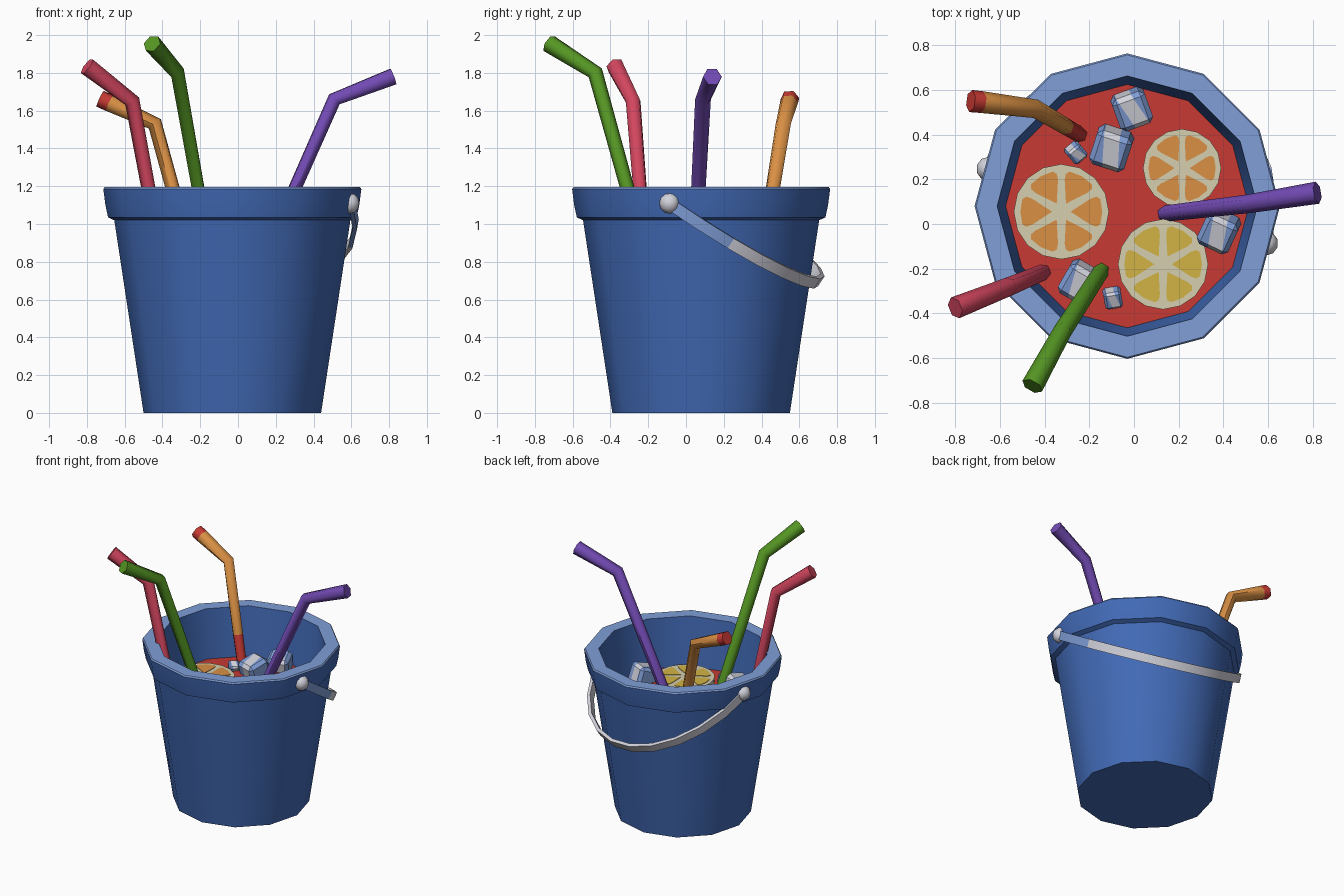
import bpy, bmesh, math
from mathutils import Vector, Matrix

if "Cube" in bpy.data.objects:
    bpy.data.objects.remove(bpy.data.objects["Cube"])

CX, CY = -0.03, 0.08          # bucket axis
LIQUID_Z = 0.83


def material(name, rgb):
    m = bpy.data.materials.new(name)
    m.diffuse_color = (*rgb, 1)
    m.use_nodes = True
    m.node_tree.nodes["Principled BSDF"].inputs["Base Color"].default_value = m.diffuse_color
    return m


BLUE = material("bucket_blue", (0.054, 0.144, 0.468))
LIGHT = material("light_blue", (0.215, 0.342, 0.68))
RED = material("drink_red", (0.578, 0.042, 0.034))
CRIMSON = material("crimson", (0.65, 0.061, 0.114))
GREEN = material("green", (0.091, 0.305, 0.017))
PURPLE = material("purple", (0.17, 0.07, 0.456))
ORANGE = material("orange", (0.70, 0.28, 0.058))
YELLOW = material("yellow", (0.65, 0.45, 0.06))
CREAM = material("cream", (0.66, 0.62, 0.43))
WHITE = material("ice_white", (0.65, 0.65, 0.72))


def finish(name, bm, mats, smooth=None, recalc=True):
    if recalc:
        bmesh.ops.recalc_face_normals(bm, faces=bm.faces)
    me = bpy.data.meshes.new(name)
    bm.to_mesh(me)
    bm.free()
    for m in mats:
        me.materials.append(m)
    if smooth:
        me.polygons.foreach_set("use_smooth", [True] * len(me.polygons))
        me.set_sharp_from_angle(angle=math.radians(smooth))
    ob = bpy.data.objects.new(name, me)
    bpy.context.collection.objects.link(ob)
    return ob


def loft(bm, rings, cap_ends=True):
    """Join rings of points; returns the faces of each span."""
    vs = [[bm.verts.new(p) for p in r] for r in rings]
    spans, n = [], len(vs[0])
    for a, b in zip(vs, vs[1:]):
        spans.append([bm.faces.new((a[i], a[(i + 1) % n], b[(i + 1) % n], b[i])) for i in range(n)])
    if cap_ends:
        spans[0].append(bm.faces.new(vs[0][::-1]))
        spans[-1].append(bm.faces.new(vs[-1]))
    return spans


def circle(r, z, n=12, x=CX, y=CY):
    return [(x + r * math.cos(2 * math.pi * i / n), y + r * math.sin(2 * math.pi * i / n), z)
            for i in range(n)]


# Bucket: lathed 12-sided wall with rolled rim, light top and inner wall
profile = [(0.47, 0), (0.625, 1.02), (0.658, 1.035), (0.672, 1.10), (0.683, 1.185),
           (0.676, 1.195), (0.582, 1.195), (0.544, LIQUID_Z)]
bm = bmesh.new()
spans = loft(bm, [circle(r, z) for r, z in profile])
for s in (4, 5):
    for f in spans[s]:
        f.material_index = 1
for f in bm.faces:             # the inner cap is the drink surface
    if len(f.verts) == 12 and f.calc_center_median().z > 0.5:
        f.material_index = 2
finish("bucket_with_drink", bm, [BLUE, LIGHT, RED], 35)


# Bent straws: six-sided tubes
def straw(name, pts, radii, mats, idx):
    pts = [Vector(p) for p in pts]
    rings = []
    for i, p in enumerate(pts):
        t = Vector()
        if i > 0:
            t += (p - pts[i - 1]).normalized()
        if i < len(pts) - 1:
            t += (pts[i + 1] - p).normalized()
        t.normalize()
        bend = pts[-1] - pts[0]
        u = Vector((-bend.y, bend.x, 0)).normalized()
        u = (u - t * u.dot(t)).normalized()
        v = t.cross(u)
        rings.append([p + radii[i] * (math.cos(k * math.pi / 3) * u + math.sin(k * math.pi / 3) * v)
                      for k in range(6)])
    bm = bmesh.new()
    for s, m in zip(loft(bm, rings), idx):
        for f in s:
            f.material_index = m
    finish(name, bm, mats, 62 if len(pts) == 3 else 61)


R3 = (0.036, 0.042, 0.05)
straw("green_straw", [(-0.14, -0.2, 0.79), (-0.32, -0.48, 1.80), (-0.455, -0.725, 1.955)], R3, [GREEN], (0, 0))
straw("crimson_straw", [(-0.40, -0.213, 0.79), (-0.56, -0.28, 1.65), (-0.80, -0.375, 1.835)], R3, [CRIMSON], (0, 0))
straw("purple_straw", [(0.125, 0.045, 0.79), (0.51, 0.09, 1.66), (0.82, 0.14, 1.78)], R3, [PURPLE], (0, 0))
straw("orange_straw", [(-0.235, 0.395, 0.79), (-0.305, 0.436, 1.04), (-0.44, 0.515, 1.53),
                       (-0.68, 0.545, 1.64), (-0.73, 0.55, 1.663)],
      (0.036, 0.038, 0.042, 0.049, 0.05), [ORANGE, RED], (1, 0, 0, 1))


# Citrus slices: cream disc with six coloured wedge plates
def slice_(name, x, y, r, mat):
    top = LIQUID_Z + 0.032
    bm = bmesh.new()
    loft(bm, [circle(r, LIQUID_Z - 0.01, 16, x, y), circle(r, top, 16, x, y)])
    w, ro = 0.075 * r, 0.86 * r
    for k in range(6):
        mid = k * math.pi / 3
        half = math.pi / 6 - math.asin(w / ro)
        polar = [(2.6 * w, 0), (0.78 * ro, -half * 0.96), (0.93 * ro, -half * 0.93), (ro, -half * 0.72),
                 (ro, 0), (ro, half * 0.72), (0.93 * ro, half * 0.93), (0.78 * ro, half * 0.96)]
        ring = [[(x + d * math.cos(mid + a), y + d * math.sin(mid + a), z) for d, a in polar]
                for z in (top - 0.002, top + 0.004)]
        for s in loft(bm, ring):
            for f in s:
                f.material_index = 1
    finish(name, bm, [CREAM, mat])


slice_("orange_slice_large", -0.325, 0.055, 0.213, ORANGE)
slice_("orange_slice_small", 0.215, 0.25, 0.175, ORANGE)
slice_("lemon_slice", 0.13, -0.18, 0.202, YELLOW)


# Ice cubes: bevelled, tilted, with a white band across light blue
def ice(name, x, y, size, rot, tilt):
    bm = bmesh.new()
    bmesh.ops.create_cube(bm, size=size)
    bmesh.ops.bevel(bm, geom=bm.edges[:], offset=size * 0.14, segments=1, affect='EDGES')
    for c in (-0.2, 0.24):
        bmesh.ops.bisect_plane(bm, geom=bm.verts[:] + bm.edges[:] + bm.faces[:],
                               plane_co=(c * size, 0, 0), plane_no=(1, 0.25, 0))
    for f in bm.faces:
        c = f.calc_center_median()
        f.material_index = int(-0.2 < (c.x + 0.25 * c.y) / size < 0.24)
    m = (Matrix.Translation((x, y, LIQUID_Z + size * 0.2))
         @ Matrix.Rotation(math.radians(rot), 4, 'Z') @ Matrix.Rotation(math.radians(tilt), 4, 'X'))
    bm.transform(m)
    finish(name, bm, [LIGHT, WHITE])


for i, args in enumerate([(-0.01, 0.515, 0.155, 20, 12), (-0.10, 0.34, 0.165, -18, 15),
                          (-0.26, 0.32, 0.075, 40, 25), (0.38, -0.03, 0.155, -25, 18),
                          (-0.24, -0.26, 0.155, -30, 14), (-0.095, -0.33, 0.08, 10, 25)]):
    ice(f"ice_cube_{i + 1}", *args)

# Carry handle: flat strip hanging round the back between two pivots
axis = Vector((math.cos(math.radians(-15)), math.sin(math.radians(-15)), 0))
out = Vector((-axis.y, axis.x, 0))
drop = out * 0.625 + Vector((0, 0, -0.42))
wide = axis.cross(drop).normalized()
pivot = Vector((CX, CY, 1.11))
rings = []
for i in range(13):
    t = math.pi * i / 12
    p = pivot + axis * 0.655 * math.cos(t) + drop * math.sin(t)
    n = (axis * math.cos(t) + drop.normalized() * math.sin(t)).normalized()
    rings.append([p + wide * a * 0.031 + n * b * 0.012 for a, b in ((-1, -1), (1, -1), (1, 1), (-1, 1))])
bm = bmesh.new()
for i, s in enumerate(loft(bm, rings)):
    for f in s:
        f.material_index = int(i < 2)
finish("carry_handle", bm, [WHITE, LIGHT], 35)

# Pivot knobs
for side, name in ((1, "right"), (-1, "left")):
    bm = bmesh.new()
    bmesh.ops.create_uvsphere(bm, u_segments=10, v_segments=6, radius=0.055,
                              matrix=Matrix.Translation(pivot + axis * 0.642 * side))
    finish(f"{name}_handle_knob", bm, [WHITE], 50)
